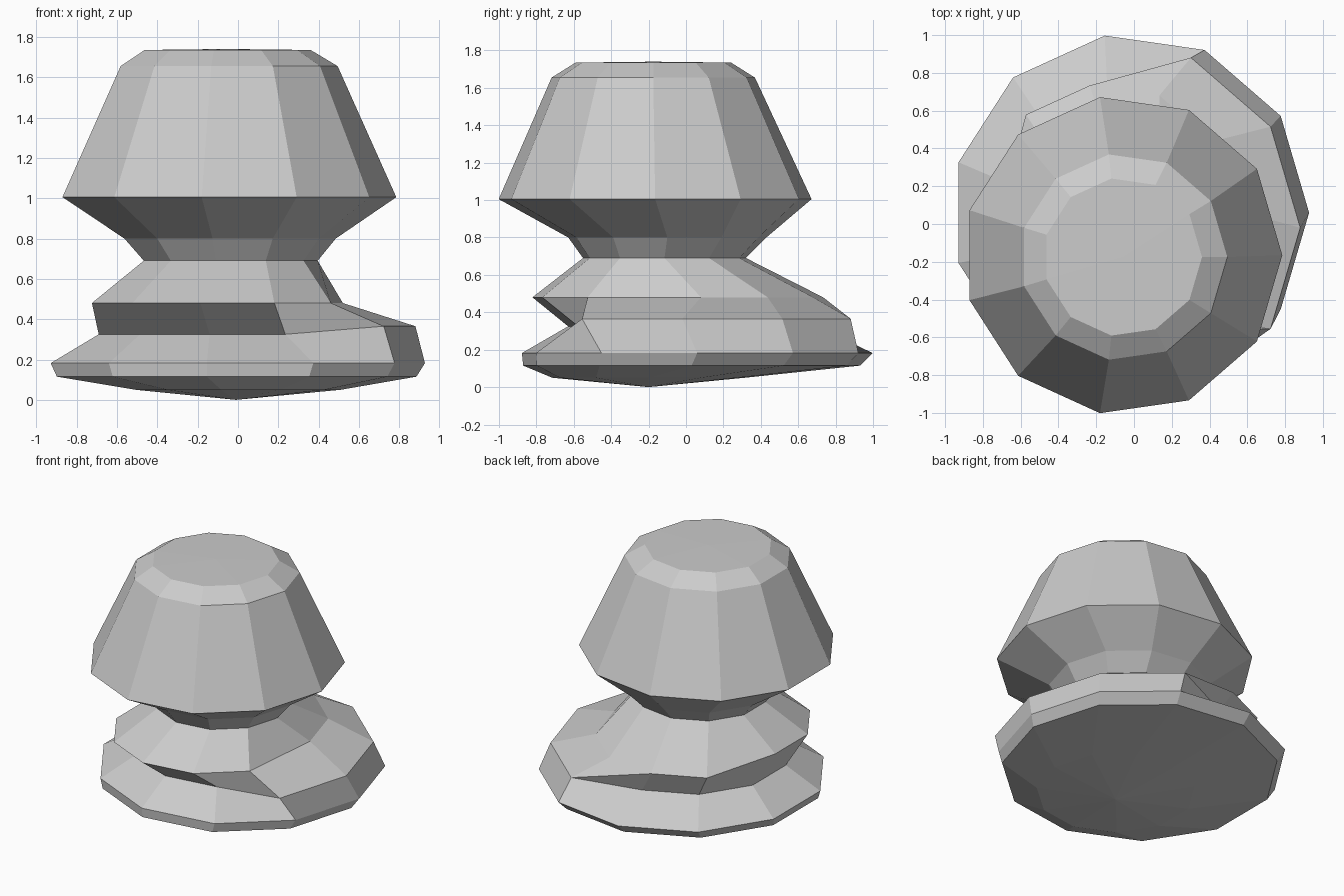
import bpy, bmesh
from math import cos, sin, tau

if "Cube" in bpy.data.objects:
    bpy.data.objects.remove(bpy.data.objects["Cube"])

N = 11  # sides of every ring


def ring(cx, cy, r, z):
    return [(cx + r * cos(tau * k / N), cy + r * sin(tau * k / N), z) for k in range(N)]


def mix(base, other, indices):
    """Swap some corners of one ring for those of another ring."""
    return [other[k] if k in indices else base[k] for k in range(N)]


# Upper coil: its back right half slides backwards
coil_edge = mix(ring(-0.093, -0.17, 0.658, 0.48),
                ring(-0.14, 0.08, 0.66, 0.48), {0, 1, 2, 3, 4})
# Groove under the coil: flares into a shoulder on the right side
groove = mix(ring(-0.045, 0.036, 0.673, 0.325),
             ring(-0.11, -0.02, 0.99, 0.365), {10, 0, 1, 2})

rings = [
    # shallow bowl underneath
    ring(-0.01, -0.2, 0.52, 0.05),
    ring(-0.025, 0.03, 0.91, 0.115),
    # wide foot, groove and coil
    ring(-0.02, 0.06, 0.947, 0.182),
    groove,
    coil_edge,
    # neck
    ring(-0.045, -0.115, 0.44, 0.69),
    ring(-0.05, -0.1, 0.535, 0.80),
    # cap
    ring(-0.06, -0.165, 0.845, 1.005),
    ring(-0.055, -0.175, 0.549, 1.655),
    ring(-0.06, -0.175, 0.42, 1.735),
]

bm = bmesh.new()
verts = [[bm.verts.new(p) for p in r] for r in rings]
bottom = bm.verts.new((-0.01, -0.2, 0.0))
top = bm.verts.new((-0.06, -0.175, 1.74))

# Skin between neighbouring rings, fans at both ends
for i, (lo, hi) in enumerate(zip(verts, verts[1:])):
    for k in range(N):
        j = (k + 1) % N
        if i == 3 and k == 2:  # crease where the shoulder folds into the groove
            bm.faces.new((lo[k], lo[j], hi[j]))
            bm.faces.new((lo[k], hi[j], hi[k]))
        else:
            bm.faces.new((lo[k], lo[j], hi[j], hi[k]))
for k in range(N):
    j = (k + 1) % N
    bm.faces.new((bottom, verts[0][j], verts[0][k]))
    bm.faces.new((top, verts[-1][k], verts[-1][j]))
bmesh.ops.recalc_face_normals(bm, faces=bm.faces)

mesh = bpy.data.meshes.new("coiled_knob")
bm.to_mesh(mesh)
bm.free()
knob = bpy.data.objects.new("coiled_knob", mesh)
bpy.context.collection.objects.link(knob)
